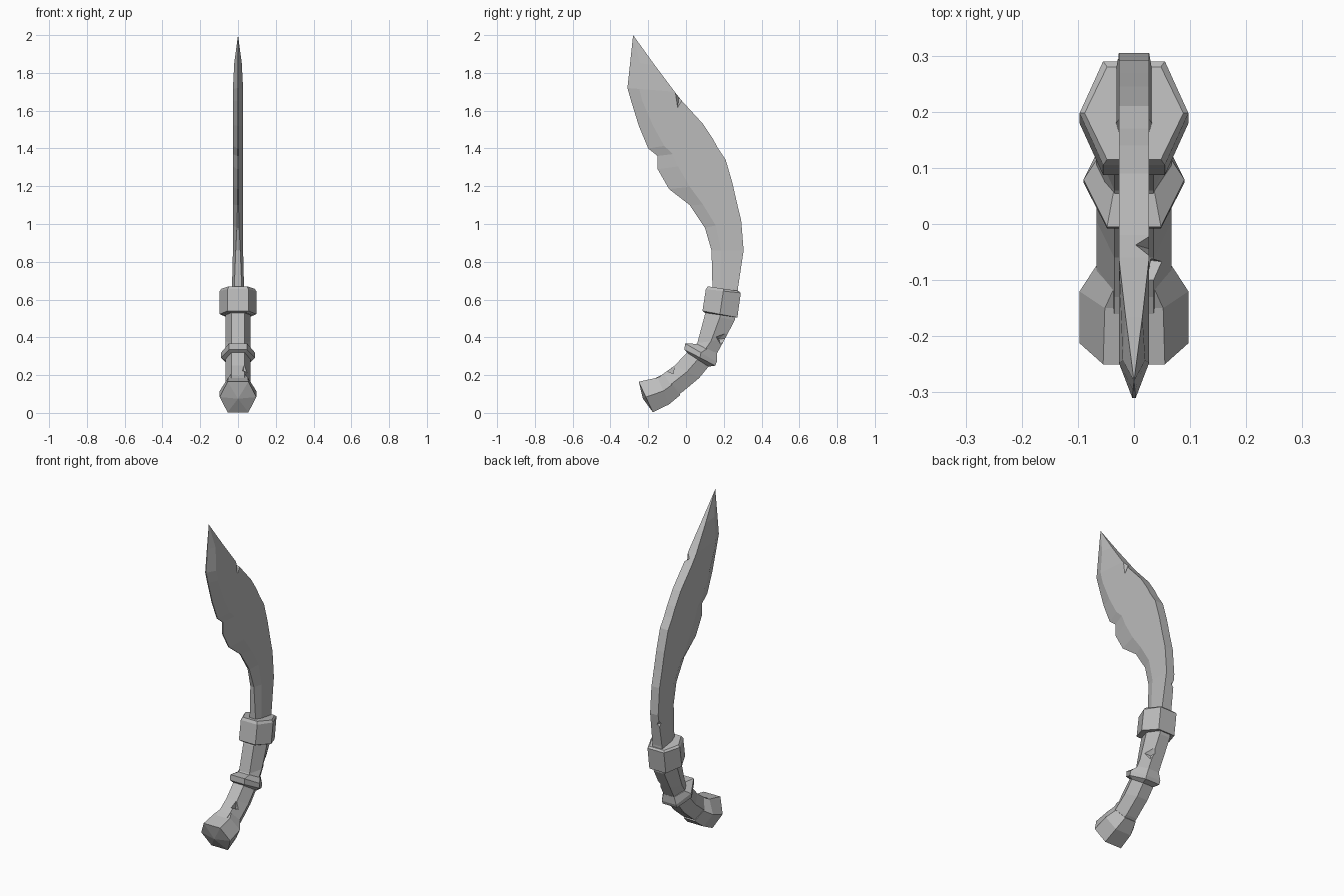
import bpy
import bmesh
from mathutils import Vector

default_cube = bpy.data.objects.get("Cube")
if default_cube:
    bpy.data.objects.remove(default_cube, do_unlink=True)

grey = bpy.data.materials.new("plain_grey")
grey.use_nodes = True
grey_colour = (0.5, 0.5, 0.5, 1.0)
grey.diffuse_color = grey_colour
grey.node_tree.nodes["Principled BSDF"].inputs["Base Color"].default_value = grey_colour


def finish(name, bm):
    """Turn a bmesh into a flat shaded object."""
    bmesh.ops.recalc_face_normals(bm, faces=bm.faces[:])
    mesh = bpy.data.meshes.new(name)
    bm.to_mesh(mesh)
    bm.free()
    mesh.materials.append(grey)
    part = bpy.data.objects.new(name, mesh)
    bpy.context.scene.collection.objects.link(part)
    return part


def loft(name, sections, end_point=None, start_point=None):
    """Bridge matching loops of points, closing each end flat or to a point."""
    bm = bmesh.new()
    loops = [[bm.verts.new(point) for point in section] for section in sections]
    count = len(loops[0])
    for lower, upper in zip(loops, loops[1:]):
        for i in range(count):
            j = (i + 1) % count
            bm.faces.new((lower[i], lower[j], upper[j], upper[i]))
    for loop, point in ((loops[0], start_point), (loops[-1], end_point)):
        if point is None:
            bm.faces.new(loop)
        else:
            apex = bm.verts.new(point)
            for i in range(count):
                bm.faces.new((loop[i], loop[(i + 1) % count], apex))
    return finish(name, bm)


def hexagon(front, back, flat, wide):
    """Six sided section with flats at front and back, points at the sides."""
    (fy, fz), (by, bz) = front, back
    my, mz = (fy + by) / 2, (fz + bz) / 2
    return [(-flat, fy, fz), (flat, fy, fz), (wide, my, mz),
            (flat, by, bz), (-flat, by, bz), (-wide, my, mz)]


def blade_section(front, back, bevel, edge, body, spine):
    """Thin section: narrow cutting edge, bevel shoulder, flat spine."""
    f, b = Vector(front), Vector(back)
    s = f.lerp(b, bevel)
    half = [(edge, f), (body, s), (spine, b)]
    right = [(x, p.x, p.y) for x, p in half]
    left = [(-x, p.x, p.y) for x, p in reversed(half)]
    return right + left


def chip(part, points):
    """Knock a faceted chip out of a part."""
    bm = bmesh.new()
    verts = [bm.verts.new(point) for point in points]
    bmesh.ops.convex_hull(bm, input=verts)
    cutter = finish("chip_cutter", bm)
    cutter.hide_render = True
    modifier = part.modifiers.new("chip", "BOOLEAN")
    modifier.operation = "DIFFERENCE"
    modifier.solver = "EXACT"
    modifier.object = cutter
    bpy.context.view_layer.update()
    evaluated = part.evaluated_get(bpy.context.evaluated_depsgraph_get())
    mesh = bpy.data.meshes.new_from_object(evaluated)
    part.modifiers.clear()
    part.data = mesh
    bpy.data.objects.remove(cutter, do_unlink=True)


# Curved blade: front point, back point, shoulder position, edge half width
body = 0.027
blade_stations = [
    ((0.135, 0.86), (0.305, 0.86), 0.3, 0.012),
    ((0.10, 0.98), (0.292, 1.02), 0.3, 0.006),
    ((0.02, 1.10), (0.27, 1.11), 0.28, 0.003),
    ((-0.09, 1.185), (0.245, 1.22), 0.33, 0.003),
    ((-0.15, 1.29), (0.21, 1.34), 0.3, 0.003),
    ((-0.15, 1.36), (0.17, 1.40), 0.25, 0.003),
    ((-0.20, 1.40), (0.14, 1.455), 0.25, 0.003),
    ((-0.25, 1.52), (0.09, 1.53), 0.22, 0.003),
    ((-0.29, 1.65), (-0.02, 1.65), 0.22, 0.003),
    ((-0.31, 1.72), (-0.06, 1.70), 0.25, 0.003),
]
sections = [blade_section((0.14, z), (0.275, z), 0.3, 0.02, 0.032, 0.032)
            for z in (0.6, 0.66)]
sections += [blade_section(f, b, bevel, edge, body, body)
             for f, b, bevel, edge in blade_stations]
sections.append(blade_section((-0.295, 1.86), (-0.165, 1.84), 0.4, 0.002, 0.02, 0.015))
blade = loft("blade", sections, end_point=(0, -0.28, 2.0))

# Chips in the blade spine
chip(blade, [(-0.005, -0.035, 1.69), (0.04, -0.07, 1.73), (0.04, -0.01, 1.65),
             (0.03, -0.045, 1.61), (0.04, 0.0, 1.70)])
chip(blade, [(-0.04, 0.32, 0.76), (-0.04, 0.32, 0.86), (-0.04, 0.27, 0.81),
             (0.0, 0.32, 0.80), (-0.02, 0.285, 0.80)])

# Collar between blade and grip
loft("collar", [
    hexagon((0.10, 0.53), (0.26, 0.508), 0.045, 0.088),
    hexagon((0.087, 0.54), (0.272, 0.505), 0.055, 0.097),
    hexagon((0.105, 0.655), (0.29, 0.635), 0.055, 0.097),
    hexagon((0.115, 0.67), (0.28, 0.645), 0.048, 0.088),
])

# Curved six sided grip
grip = loft("grip", [hexagon(f, b, 0.035, 0.067) for f, b in [
    ((0.115, 0.56), (0.265, 0.53)),
    ((0.10, 0.52), (0.258, 0.49)),
    ((0.06, 0.37), (0.205, 0.39)),
    ((0.01, 0.325), (0.14, 0.27)),
    ((-0.06, 0.25), (0.07, 0.185)),
    ((-0.13, 0.20), (-0.02, 0.11)),
    ((-0.16, 0.185), (-0.10, 0.06)),
]])

# Chips in the grip
chip(grip, [(0.02, -0.12, 0.23), (0.03, -0.06, 0.28), (0.075, -0.07, 0.21),
            (0.03, -0.065, 0.205)])
chip(grip, [(0.05, 0.24, 0.45), (0.075, 0.15, 0.41), (0.05, 0.19, 0.335),
            (0.02, 0.25, 0.40), (0.03, 0.175, 0.39)])

# Raised ring around the grip
loft("grip_ring", [
    hexagon((0.06, 0.365), (0.165, 0.315), 0.036, 0.068),
    hexagon((-0.005, 0.368), (0.163, 0.27), 0.048, 0.09),
    hexagon((-0.008, 0.335), (0.155, 0.25), 0.048, 0.09),
    hexagon((0.01, 0.315), (0.12, 0.245), 0.036, 0.068),
])

# Flared pommel with a shallow pointed end
loft("pommel", [
    hexagon((-0.115, 0.205), (-0.03, 0.095), 0.036, 0.066),
    hexagon((-0.15, 0.187), (-0.09, 0.045), 0.052, 0.097),
    hexagon((-0.25, 0.165), (-0.175, 0.003), 0.055, 0.097),
], end_point=(0, -0.228, 0.075))
